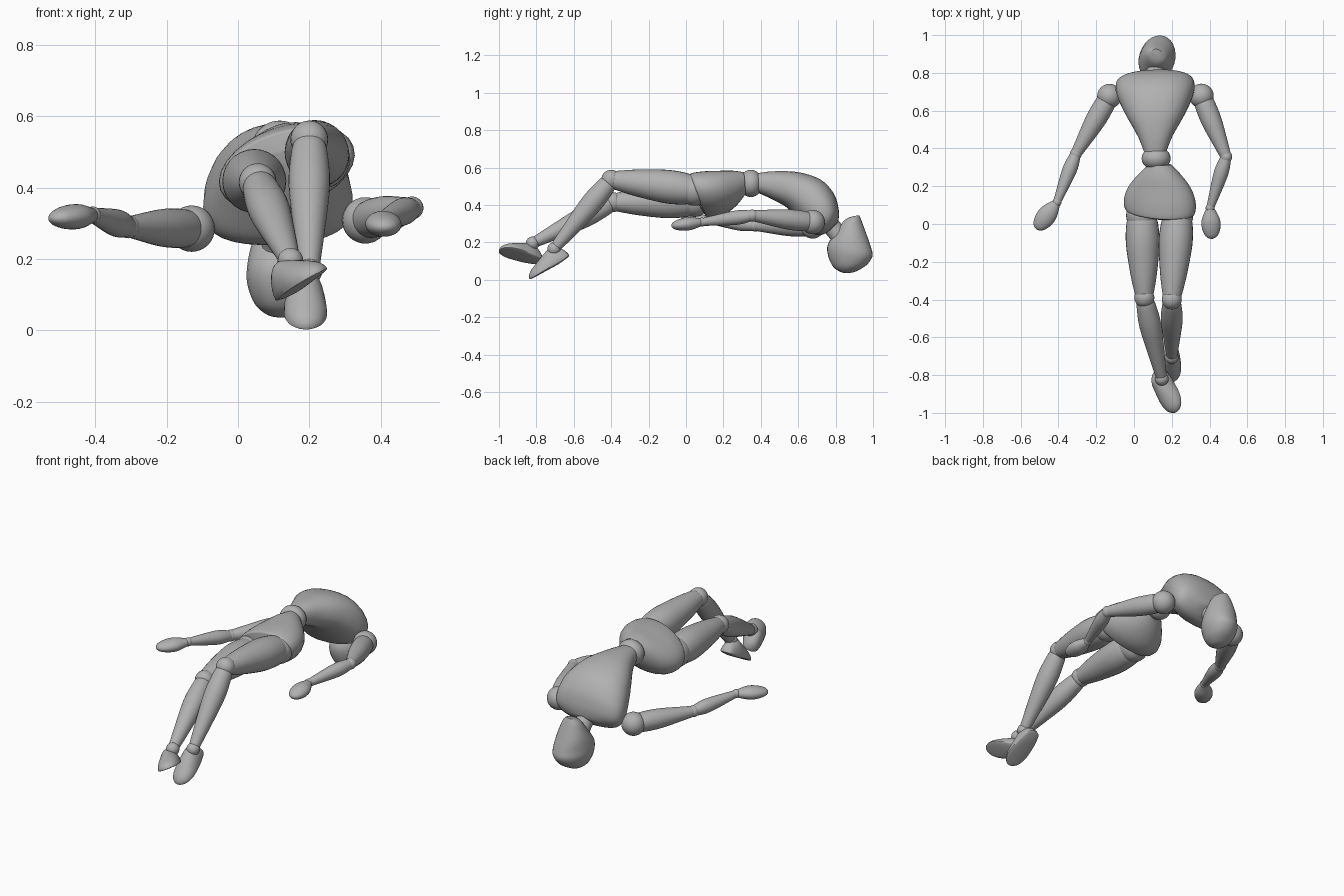
import bpy, bmesh, math
from mathutils import Vector as V

cube = bpy.data.objects.get("Cube")
if cube:
    bpy.data.objects.remove(cube)

grey = bpy.data.materials.new("matte_grey")
grey.use_nodes = True
tone = (0.44, 0.44, 0.44, 1)
grey.diffuse_color = tone
grey.node_tree.nodes["Principled BSDF"].inputs["Base Color"].default_value = tone
SIDES, STEPS = 28, 4


def finish(name, bm):
    bmesh.ops.recalc_face_normals(bm, faces=bm.faces)
    mesh = bpy.data.meshes.new(name)
    bm.to_mesh(mesh)
    bm.free()
    mesh.materials.append(grey)
    ob = bpy.data.objects.new(name, mesh)
    bpy.context.collection.objects.link(ob)
    bpy.ops.object.select_all(action='DESELECT')
    ob.select_set(True)
    bpy.context.view_layer.objects.active = ob
    bpy.ops.object.shade_smooth_by_angle(angle=math.radians(40))


def smooth_path(rows):
    """Catmull-Rom through rows of vectors."""
    out = []
    for i in range(len(rows) - 1):
        four = [rows[max(i - 1, 0)], rows[i], rows[i + 1], rows[min(i + 2, len(rows) - 1)]]
        for s in range(STEPS):
            t = s / STEPS
            out.append([(2 * b + (c - a) * t + (2 * a - 5 * b + 4 * c - d) * t * t
                         + (3 * b - a - 3 * c + d) * t ** 3) / 2 for a, b, c, d in zip(*four)])
    return out + [rows[-1]]


def loft(name, rows, flat=1.0, power=1.0):
    """Skin rings given as (centre, half width, half depth).
    flat squashes the underside, power below one makes the ovals boxier."""
    def shape(v):
        return math.copysign(abs(v) ** power, v)
    bm = bmesh.new()
    rings = []
    for c, a, b in smooth_path(rows):
        ring = []
        for k in range(SIDES):
            w = 2 * math.pi * k / SIDES
            h = shape(math.sin(w))
            ring.append(bm.verts.new(c + a * shape(math.cos(w)) + b * (h if h > 0 else h * flat)))
        rings.append(ring)
    for r, s in zip(rings, rings[1:]):
        for k in range(SIDES):
            j = (k + 1) % SIDES
            bm.faces.new((r[k], r[j], s[j], s[k]))
    bm.faces.new(rings[0])
    bm.faces.new(rings[-1])
    finish(name, bm)


def body(name, cx, roll, sections, power=1.0):
    """Sections: front y, front z, back y, back z, half width."""
    rows = []
    for fy, fz, by, bz, w in sections:
        half = V((0, fy - by, fz - bz)) / 2
        n, u = half.normalized(), V((1, 0, 0))
        co, si = math.cos(roll), math.sin(roll)
        rows.append([V((cx, (fy + by) / 2, (fz + bz) / 2)),
                     (u * co + n * si) * w, (n * co - u * si) * half.length])
    loft(name, rows, power=power)


def limb(name, p, q, profile, up=(0, 0, 1), flat=1.0):
    """Profile: fraction of the way, half width, half depth."""
    p, q = V(p), V(q)
    side = (q - p).cross(V(up)).normalized()
    top = side.cross(q - p).normalized()
    loft(name, [[p.lerp(q, t), side * w, top * h] for t, w, h in profile], flat)


def ball(name, centre, size):
    bm = bmesh.new()
    bmesh.ops.create_uvsphere(bm, u_segments=24, v_segments=16, radius=1)
    bmesh.ops.scale(bm, vec=V(size), verts=bm.verts)
    bmesh.ops.translate(bm, vec=V(centre), verts=bm.verts)
    finish(name, bm)


def round_profile(*pairs):
    return [(t, r, r) for t, r in pairs]


# Trunk and head
body("chest", 0.112, 0.06, [
    (.385, .57, .385, .465, .06), (.47, .58, .46, .43, .092), (.60, .575, .54, .385, .15),
    (.72, .535, .60, .32, .192), (.79, .46, .66, .255, .21), (.815, .38, .715, .24, .19),
    (.815, .32, .75, .25, .11), (.805, .30, .765, .26, .05)], .86)
ball("waist_joint", (.117, .347, .515), (.077, .062, .073))
body("pelvis", .137, .33, [
    (.31, .575, .32, .46, .06), (.25, .58, .275, .405, .115), (.18, .575, .22, .365, .167),
    (.10, .57, .165, .345, .195), (.035, .56, .11, .345, .193), (.025, .545, .095, .36, .165),
    (.022, .50, .07, .40, .08)])
limb("neck", (.112, .74, .33), (.118, .85, .20), round_profile((0, .055), (.5, .048), (1, .055)))
body("head", .122, -.3, [
    (.925, .345, .895, .34, .025), (.94, .31, .85, .32, .055), (.972, .225, .805, .26, .083),
    (.992, .17, .757, .19, .094), (.999, .125, .757, .13, .093), (.965, .077, .785, .07, .073),
    (.91, .045, .825, .042, .04), (.88, .037, .85, .036, .013)])

thigh = round_profile((0, .072), (.12, .085), (.35, .089), (.7, .071), (.92, .053), (.99, .045))
shank = round_profile((.04, .045), (.12, .052), (.35, .058), (.7, .043), (.97, .029))
upper_arm = round_profile((.04, .05), (.2, .055), (.45, .053), (.8, .038), (.97, .03))
forearm = round_profile((.03, .029), (.25, .038), (.5, .035), (.97, .021))
hand = [(0, .02, .02), (.15, .033, .026), (.4, .049, .035), (.65, .049, .033),
        (.86, .037, .024), (.96, .022, .014), (1, .007, .005)]
foot = [(0, .012, .015), (.06, .036, .05), (.25, .051, .088), (.45, .058, .077),
        (.7, .06, .055), (.88, .047, .037), (.97, .026, .02), (1, .008, .008)]

# Legs: hip, knee, ankle, then heel, toe and upward direction of the foot
legs = {
    "left": ((.23, .045, .48), (.2, -.4, .535), (.2, -.705, .165),
             (.185, -.625, .13), (.192, -.835, .003), (0, -.5, .87)),
    "right": ((.042, .045, .42), (.055, -.39, .415), (.147, -.82, .195),
              (.128, -.775, .095), (.225, -.995, .162), (-.5, .1, .85))}
for side, (hip, knee, ankle, heel, toe, up) in legs.items():
    ball(side + "_hip_joint", hip, (.084,) * 3)
    limb(side + "_thigh", hip, knee, thigh)
    ball(side + "_knee", knee, (.053,) * 3)
    limb(side + "_shin", knee, ankle, shank)
    ball(side + "_ankle", ankle, (.036,) * 3)
    limb(side + "_foot", heel, toe, foot, up, .12)

# Arms: shoulder, elbow, wrist, fingertip
arms = {
    "left": ((.357, .678, .308), (.488, .355, .343), (.403, .085, .308), (.412, -.078, .288)),
    "right": ((-.13, .677, .285), (-.308, .37, .29), (-.408, .115, .323), (-.517, -.027, .313))}
for side, (shoulder, elbow, wrist, tip) in arms.items():
    ball(side + "_shoulder", shoulder, (.065,) * 3)
    limb(side + "_upper_arm", shoulder, elbow, upper_arm)
    ball(side + "_elbow", elbow, (.032,) * 3)
    limb(side + "_forearm", elbow, wrist, forearm)
    ball(side + "_wrist", wrist, (.024,) * 3)
    limb(side + "_hand", wrist, tip, hand)
